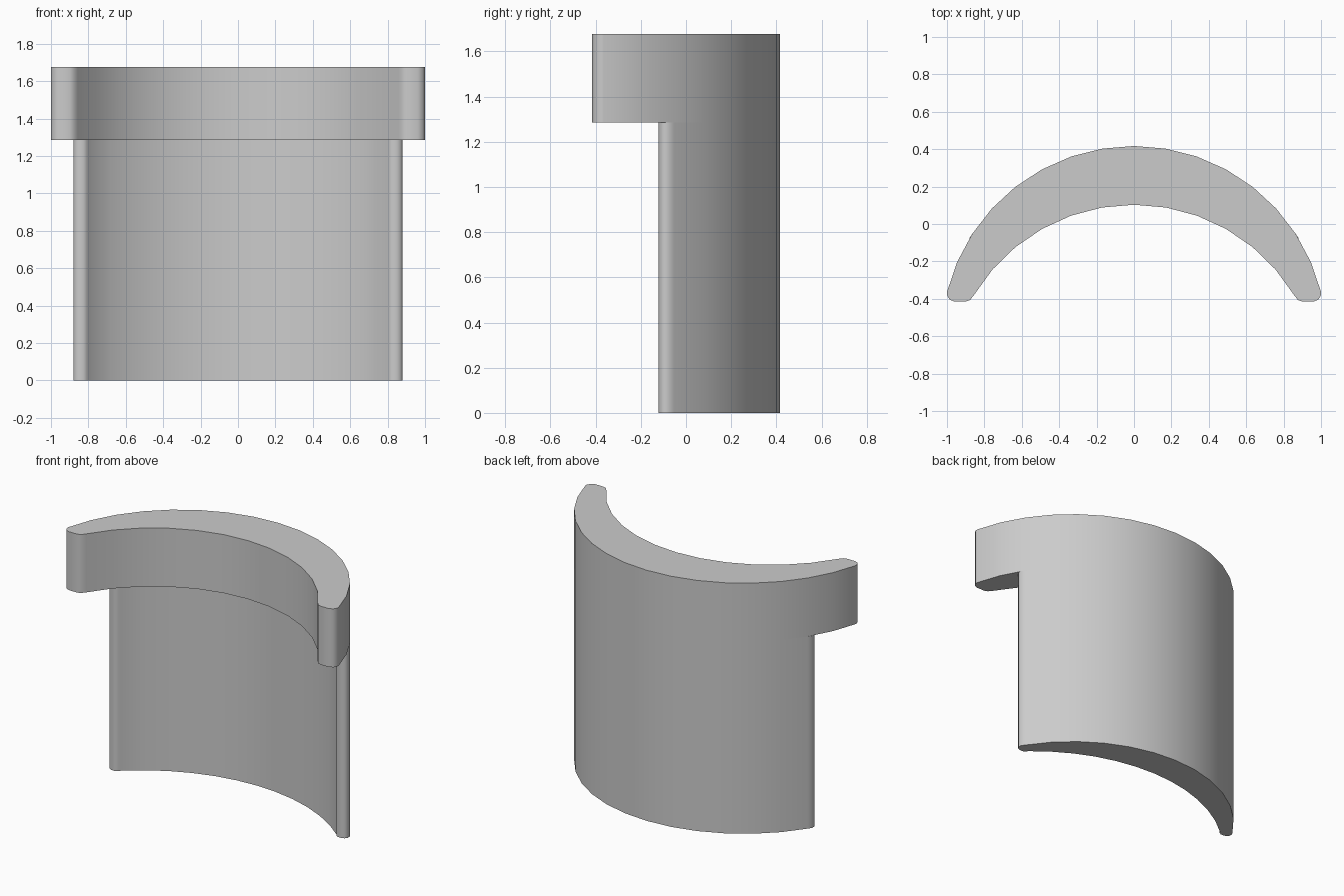
import bpy, bmesh
from math import sin, cos, radians

old = bpy.data.objects.get("Cube")
if old:
    bpy.data.objects.remove(old, do_unlink=True)

grey = bpy.data.materials.new("plain_grey")
grey.use_nodes = True
colour = (0.6, 0.6, 0.6, 1)
grey.diffuse_color = colour
grey.node_tree.nodes["Principled BSDF"].inputs["Base Color"].default_value = colour


def arc(radius, apex, half_angle, steps):
    """Half arc from its apex on the centre line round to the left."""
    angles = [radians(half_angle * i / steps) for i in range(steps + 1)]
    return [(radius * sin(a), apex - radius * (1 - cos(a))) for a in angles]


def crescent(name, outer, tip, inner, bottom, top):
    """Mirrored crescent outline with rounded tips, raised into a solid."""
    half = outer + tip + inner[::-1]
    outline = half + [(-x, y) for x, y in half[-2:0:-1]]
    bm = bmesh.new()
    face = bm.faces.new([bm.verts.new((x, y, bottom)) for x, y in outline])
    raised = bmesh.ops.extrude_face_region(bm, geom=[face])["geom"]
    moved = [g for g in raised if isinstance(g, bmesh.types.BMVert)]
    bmesh.ops.translate(bm, verts=moved, vec=(0, 0, top - bottom))
    bmesh.ops.recalc_face_normals(bm, faces=bm.faces)
    mesh = bpy.data.meshes.new(name)
    bm.to_mesh(mesh)
    bm.free()
    mesh.materials.append(grey)
    obj = bpy.data.objects.new(name, mesh)
    bpy.context.collection.objects.link(obj)
    bpy.ops.object.select_all(action="DESELECT")
    obj.select_set(True)
    bpy.context.view_layer.objects.active = obj
    bpy.ops.object.shade_smooth_by_angle(angle=radians(40))
    return obj


SEAM, TOP = 1.285, 1.676
STEP = 9.5  # shared facet angle keeps both outer faces flush

# Thick upper rim, overhanging the wall at the front and the ends
crescent("upper_rim", arc(1.031, 0.417, 8 * STEP, 8),
         [(1.0, -0.38), (0.987, -0.403), (0.962, -0.415),
          (0.9, -0.415), (0.877, -0.407)],
         arc(1.0, 0.103, 59, 6), SEAM, TOP)

# Thinner curved wall below
crescent("curved_wall", arc(1.031, 0.417, 6 * STEP, 6),
         [(0.88, -0.075), (0.88, -0.1), (0.868, -0.115), (0.85, -0.122),
          (0.825, -0.122), (0.808, -0.113)],
         arc(1.217, 0.2, 41, 6), 0, SEAM)
